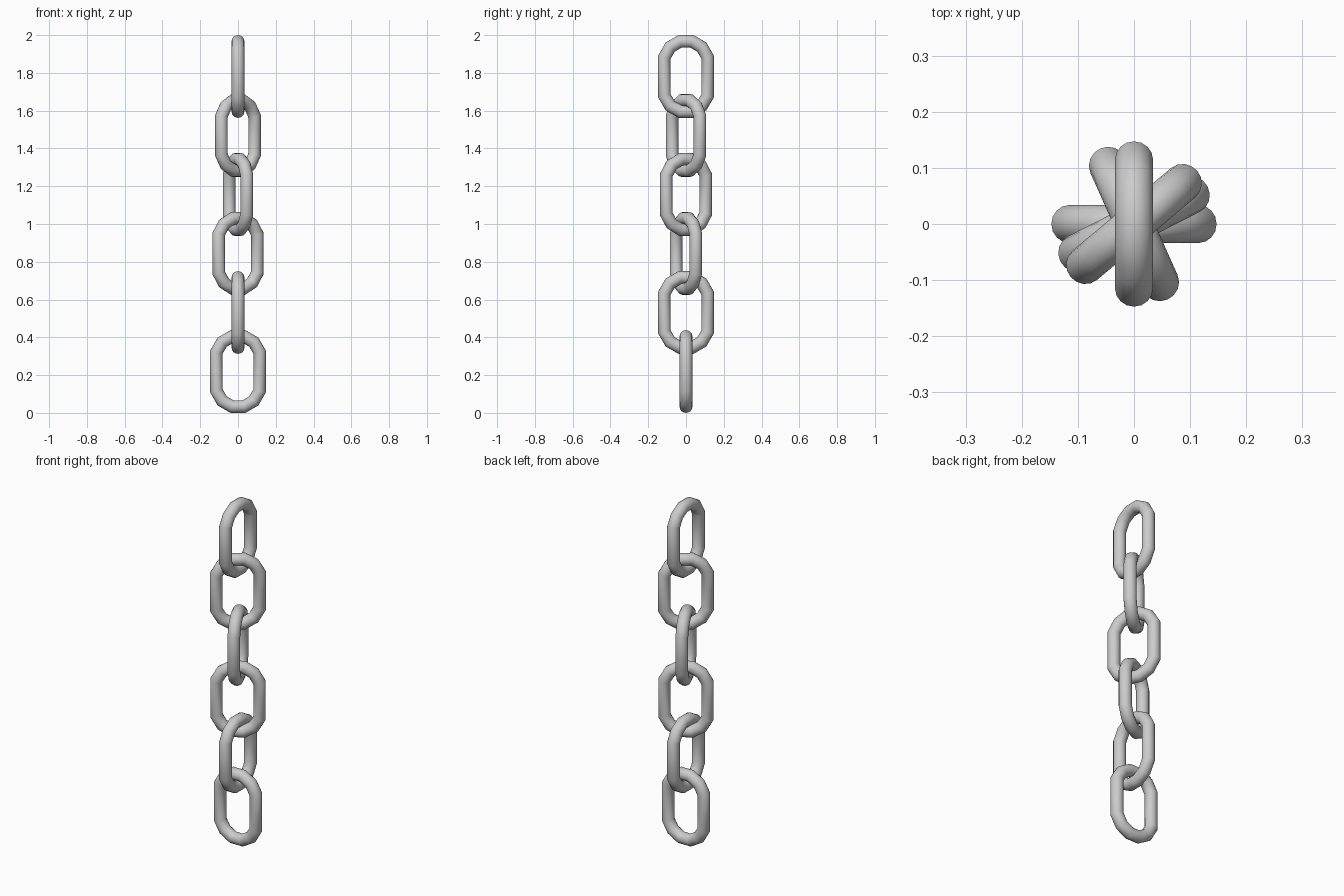
import bpy
from math import radians
from mathutils import Matrix

if "Cube" in bpy.data.objects:
    bpy.data.objects.remove(bpy.data.objects["Cube"])

HEIGHT = 0.438                  # height of one link
PITCH = (2.0 - HEIGHT) / 5      # vertical spacing
ANGLES = [90, 40, 114, 27, 90, 0]   # twist of each link, top to bottom


def make_link(name, z, angle):
    # low-segment torus, stood upright with flat top and bottom
    bpy.ops.mesh.primitive_torus_add(major_segments=12, minor_segments=16,
                                     major_radius=0.1185, minor_radius=0.034)
    link = bpy.context.object
    link.name = name
    me = link.data
    me.transform(Matrix.Rotation(radians(90), 4, 'X') @
                 Matrix.Rotation(radians(15), 4, 'Z'))
    # pull the halves apart to form the straight sides
    stretch = HEIGHT / 2 - max(v.co.z for v in me.vertices)
    for v in me.vertices:
        v.co.z += stretch if v.co.z > 0 else -stretch
    me.transform(Matrix.Translation((0, 0, z)) @
                 Matrix.Rotation(radians(angle), 4, 'Z'))
    me.shade_smooth()
    me.update()


# chain of interlocked links, from the top down
for i, a in enumerate(ANGLES):
    make_link(f"chain_link_{i + 1}", 2.0 - HEIGHT / 2 - i * PITCH, a)
